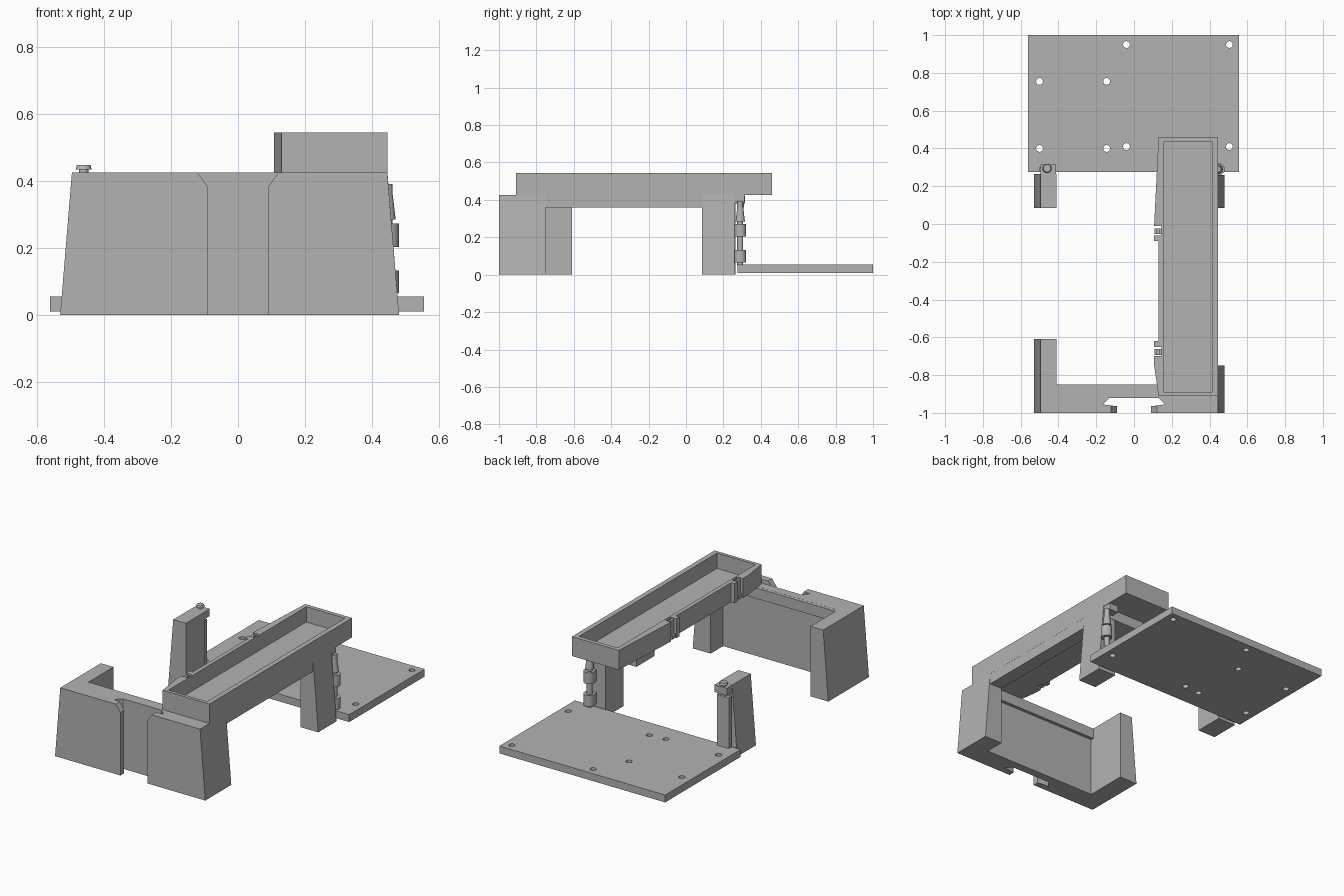
import bpy, bmesh, math

if "Cube" in bpy.data.objects:
    bpy.data.objects.remove(bpy.data.objects["Cube"])

grey = bpy.data.materials.new("plain grey")
grey.diffuse_color = (0.45, 0.45, 0.45, 1)
grey.use_nodes = True
grey.node_tree.nodes["Principled BSDF"].inputs["Base Color"].default_value = grey.diffuse_color


def finish(name, bm):
    bmesh.ops.recalc_face_normals(bm, faces=bm.faces)
    me = bpy.data.meshes.new(name)
    bm.to_mesh(me)
    bm.free()
    me.materials.append(grey)
    ob = bpy.data.objects.new(name, me)
    bpy.context.scene.collection.objects.link(ob)
    return ob


def prism(name, pts, z0, z1, taper=None):
    """Extrude an XY outline; taper maps a bottom x to its top x."""
    bm = bmesh.new()
    lo = [bm.verts.new((x, y, z0)) for x, y in pts]
    hi = [bm.verts.new((taper(x) if taper else x, y, z1)) for x, y in pts]
    bm.faces.new(lo)
    bm.faces.new(hi)
    n = len(pts)
    for i in range(n):
        j = (i + 1) % n
        bm.faces.new((lo[i], lo[j], hi[j], hi[i]))
    return finish(name, bm)


def box(name, x0, x1, y0, y1, z0, z1, taper=None):
    return prism(name, [(x0, y0), (x1, y0), (x1, y1), (x0, y1)], z0, z1, taper)


def cyl(name, x, y, z0, z1, r, r2=None, sides=32):
    bm = bmesh.new()
    bmesh.ops.create_cone(bm, cap_ends=True, segments=sides, radius1=r,
                          radius2=r if r2 is None else r2, depth=z1 - z0)
    bmesh.ops.translate(bm, verts=bm.verts, vec=(x, y, (z0 + z1) / 2))
    ob = finish(name, bm)
    bpy.ops.object.select_all(action='DESELECT')
    ob.select_set(True)
    bpy.context.view_layer.objects.active = ob
    bpy.ops.object.shade_smooth_by_angle(angle=math.radians(35))
    return ob


def cut(target, cutters):
    """Subtract every cutter, apply, and remove the cutters."""
    bpy.ops.object.select_all(action='DESELECT')
    bpy.context.view_layer.objects.active = target
    target.select_set(True)
    for c in cutters:
        m = target.modifiers.new("cut", 'BOOLEAN')
        m.operation = 'DIFFERENCE'
        m.solver = 'EXACT'
        m.object = c
        bpy.ops.object.modifier_apply(modifier=m.name)
        bpy.data.objects.remove(c)


def lean(x):
    """Outer side walls lean inward toward the top."""
    return x + 0.035 if x < -0.5 else x - 0.035 if x > 0.46 else x


# Mounting plate with screw holes
plate = box("mounting_plate", -0.56, 0.555, 0.275, 1.0, 0.01, 0.055)
holes = [(-0.04, 0.95), (0.505, 0.95), (-0.04, 0.41), (0.505, 0.41),
         (-0.5, 0.755), (-0.145, 0.755), (-0.5, 0.4), (-0.145, 0.4)]
cut(plate, [cyl("hole_cutter", x, y, -0.02, 0.09, 0.018, sides=24) for x, y in holes])

# U-shaped front frame with a vertical T-slot in the middle
slot = [(-0.09, -1), (-0.09, -0.965), (-0.165, -0.955), (-0.13, -0.92)]
slot += [(-x, y) for x, y in reversed(slot)]
frame = prism("front_frame", [(-0.53, -1)] + slot + [
    (0.48, -1), (0.48, -0.75), (0.36, -0.75), (0.36, -0.87),
    (-0.41, -0.87), (-0.41, -0.61), (-0.53, -0.61)], 0, 0.425, lean)
# Flared lead-in at the top of the slot
flare = box("flare_cutter", -0.085, 0.085, -1.05, -0.94, 0.375, 0.44,
            lambda x: x * 0.132 / 0.085)
cut(frame, [flare])
box("frame_top_lip", -0.415, 0.40, -0.88, -0.85, 0.36, 0.4245)

# Rear posts
box("left_rear_post", -0.53, -0.41, 0.085, 0.265, 0, 0.425, lean)
box("right_rear_leg", 0.36, 0.48, 0.085, 0.26, 0, 0.43, lean)

# Beam joining the right leg to the front frame
box("side_beam", 0.36, 0.4445, -0.91, 0.26, 0.36, 0.43)
box("rear_beam_block", 0.15, 0.444, 0.09, 0.262, 0.362, 0.43)

# Open tray with a recessed left wall
tray = prism("tray", [(0.13, -0.91), (0.445, -0.91), (0.445, 0.46), (0.13, 0.46),
                      (0.107, 0.0), (0.107, -0.09), (0.13, -0.09),
                      (0.13, -0.62), (0.107, -0.62), (0.107, -0.75)], 0.425, 0.543)
cutters = [box("tray_cutter", 0.155, 0.415, -0.89, 0.435, 0.45, 0.6)]
for y in (-0.035, -0.675):
    cutters.append(box("clip_cutter", 0.09, 0.146, y - 0.025, y + 0.025, 0.41, 0.6))
cut(tray, cutters)

# Spring clips in the tray wall notches
for i, y in enumerate((-0.035, -0.675)):
    box(f"clip_tongue_{i}", 0.118, 0.134, y - 0.018, y + 0.012, 0.43, 0.54)
    box(f"clip_hook_{i}", 0.108, 0.146, y - 0.018, y + 0.012, 0.43, 0.455)

# Hinge tabs behind each post
box("left_hinge_tab", -0.495, -0.412, 0.255, 0.315, 0.38, 0.4245)
box("right_hinge_tab", 0.38, 0.442, 0.25, 0.312, 0.385, 0.43)

# Right hinge: rod, knuckles and tapered collar
cyl("right_hinge_rod", 0.445, 0.29, 0.05, 0.39, 0.016)
for i, (z0, z1) in enumerate(((0.065, 0.133), (0.203, 0.272))):
    cyl(f"right_hinge_knuckle_{i}", 0.448, 0.29, z0, z1, 0.032)
    box(f"right_knuckle_arm_{i}", 0.42, 0.45, 0.25, 0.29, z0, z1)
cyl("right_hinge_collar", 0.445, 0.29, 0.285, 0.36, 0.025, 0.016)

# Left hinge: leaf on the plate, with a headed pin through the tab
box("left_hinge_leaf", -0.50, -0.42, 0.276, 0.303, 0.05, 0.365)
cyl("left_hinge_pin", -0.46, 0.295, 0.36, 0.437, 0.014)
cyl("left_pin_head", -0.46, 0.295, 0.434, 0.447, 0.024, 0.02)
